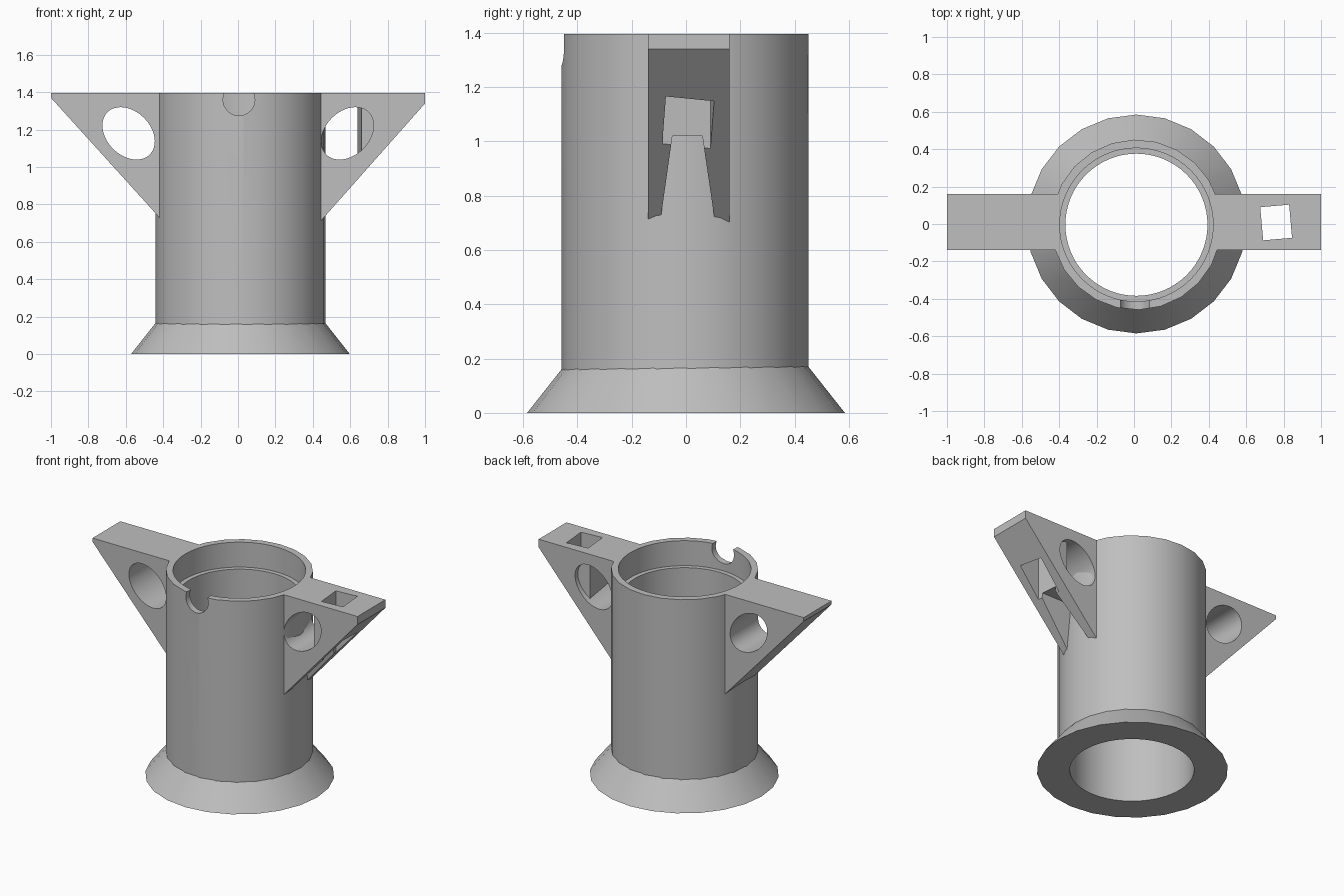
import bpy
import math
from mathutils import Matrix, Vector

default = bpy.data.objects.get("Cube")
if default:
    bpy.data.objects.remove(default, do_unlink=True)

grey = bpy.data.materials.new("light_grey")
grey.use_nodes = True
colour = (0.52, 0.52, 0.52, 1)
grey.diffuse_color = colour
grey.node_tree.nodes["Principled BSDF"].inputs["Base Color"].default_value = colour

CX, CY = 0.013, -0.004   # tube axis
TOP = 1.395


def prism(name, points, start, end, axis):
    """Extrude a 2D outline along x, y or z."""
    place = {"x": lambda a, b, d: (d, a, b),
             "y": lambda a, b, d: (a, d, b),
             "z": lambda a, b, d: (a, b, d)}[axis]
    n = len(points)
    verts = [place(a, b, d) for d in (start, end) for a, b in points]
    faces = [list(range(n)), list(range(n, 2 * n))]
    faces += [[i, (i + 1) % n, n + (i + 1) % n, n + i] for i in range(n)]
    mesh = bpy.data.meshes.new(name)
    mesh.from_pydata(verts, [], faces)
    obj = bpy.data.objects.new(name, mesh)
    bpy.context.collection.objects.link(obj)
    bpy.context.view_layer.objects.active = obj
    bpy.ops.object.select_all(action="DESELECT")
    obj.select_set(True)
    bpy.ops.object.mode_set(mode="EDIT")
    bpy.ops.mesh.select_all(action="SELECT")
    bpy.ops.mesh.normals_make_consistent(inside=False)
    bpy.ops.object.mode_set(mode="OBJECT")
    mesh.materials.append(grey)
    return obj


def oval(cx, cy, rx, ry, sides, tilt=0.0, phase=0.0):
    out = []
    for i in range(sides):
        t = 2 * math.pi * i / sides + phase
        p = Matrix.Rotation(tilt, 2) @ Vector((rx * math.cos(t), ry * math.sin(t)))
        out.append((cx + p.x, cy + p.y))
    return out


def turned_box(cx, cy, w, d, angle):
    corners = [(-w, -d), (w, -d), (w, d), (-w, d)]
    out = []
    for c in corners:
        p = Matrix.Rotation(angle, 2) @ (Vector(c) / 2)
        out.append((cx + p.x, cy + p.y))
    return out


def cut(obj, cutter):
    """Subtract the cutter, then discard it."""
    cutter.hide_render = True
    mod = obj.modifiers.new("cut", "BOOLEAN")
    mod.operation = "DIFFERENCE"
    mod.solver = "EXACT"
    mod.object = cutter
    bpy.context.view_layer.objects.active = obj
    bpy.ops.object.modifier_apply(modifier=mod.name)
    bpy.data.objects.remove(cutter, do_unlink=True)


def smooth(obj):
    bpy.ops.object.select_all(action="DESELECT")
    obj.select_set(True)
    bpy.context.view_layer.objects.active = obj
    bpy.ops.object.shade_smooth_by_angle(angle=math.radians(25))


# Main tube with bore, counterbored rim and round front notch
tube = prism("tube", oval(CX, CY, 0.455, 0.455, 24, phase=0.03), 0, TOP, "z")
cut(tube, prism("bore", oval(CX, CY, 0.38, 0.38, 64), -0.1, 1.5, "z"))
cut(tube, prism("rim_bore", oval(CX, CY, 0.41, 0.41, 64), TOP - 0.17, 1.5, "z"))
cut(tube, prism("notch", oval(0.005, 1.36, 0.085, 0.085, 32), -0.6, -0.2, "y"))
smooth(tube)

# Flared foot: a cone ring around the tube
flare = prism("flared_foot", oval(CX, 0, 0.585, 0.585, 24), 0, 0.19, "z")
for v in flare.data.vertices:
    if v.co.z > 0.1:
        v.co.x = CX + (v.co.x - CX) * 0.435 / 0.585
        v.co.y *= 0.435 / 0.585
cut(flare, prism("foot_bore", oval(CX, CY, 0.40, 0.40, 64), -0.1, 0.5, "z"))
smooth(flare)

# Triangular side brackets, each with a tilted oval hole
Y0, Y1 = -0.14, 0.16
right_bracket = prism("right_bracket", [(-1, TOP), (-1, 1.37), (-0.405, 0.713),
                                        (-0.405, TOP)], Y0, Y1, "y")
left_bracket = prism("left_bracket", [(1, TOP), (1, 1.34), (0.435, 0.703),
                                      (0.435, TOP)], Y0, Y1, "y")
holes = {}
for side, sx in (("right", -1), ("left", 1)):
    holes[side] = prism(side + "_hole",
                        oval(sx * 0.585, 1.18, 0.16, 0.117, 48, tilt=sx * math.pi / 4),
                        -0.4, 0.4, "y")
cut(right_bracket, holes["right"])

# The sleeve around the square shaft stays solid where the oval hole meets it
TURN = math.radians(5)
cut(holes["left"], prism("sleeve", turned_box(0.76, 0.008, 0.222, 0.25, TURN),
                         0.5, 1.6, "z"))
cut(left_bracket, holes["left"])
cut(left_bracket, prism("shaft", turned_box(0.76, 0.008, 0.155, 0.178, TURN),
                        0.5, 1.6, "z"))

# Tapered slot in the sloping underside, running in to the tube
cut(left_bracket, prism("slot", [(-0.104, 0.64), (0.116, 0.64), (0.06, 1.02),
                                 (-0.05, 1.02)], 0.3, 1.2, "x"))
smooth(right_bracket)
smooth(left_bracket)
